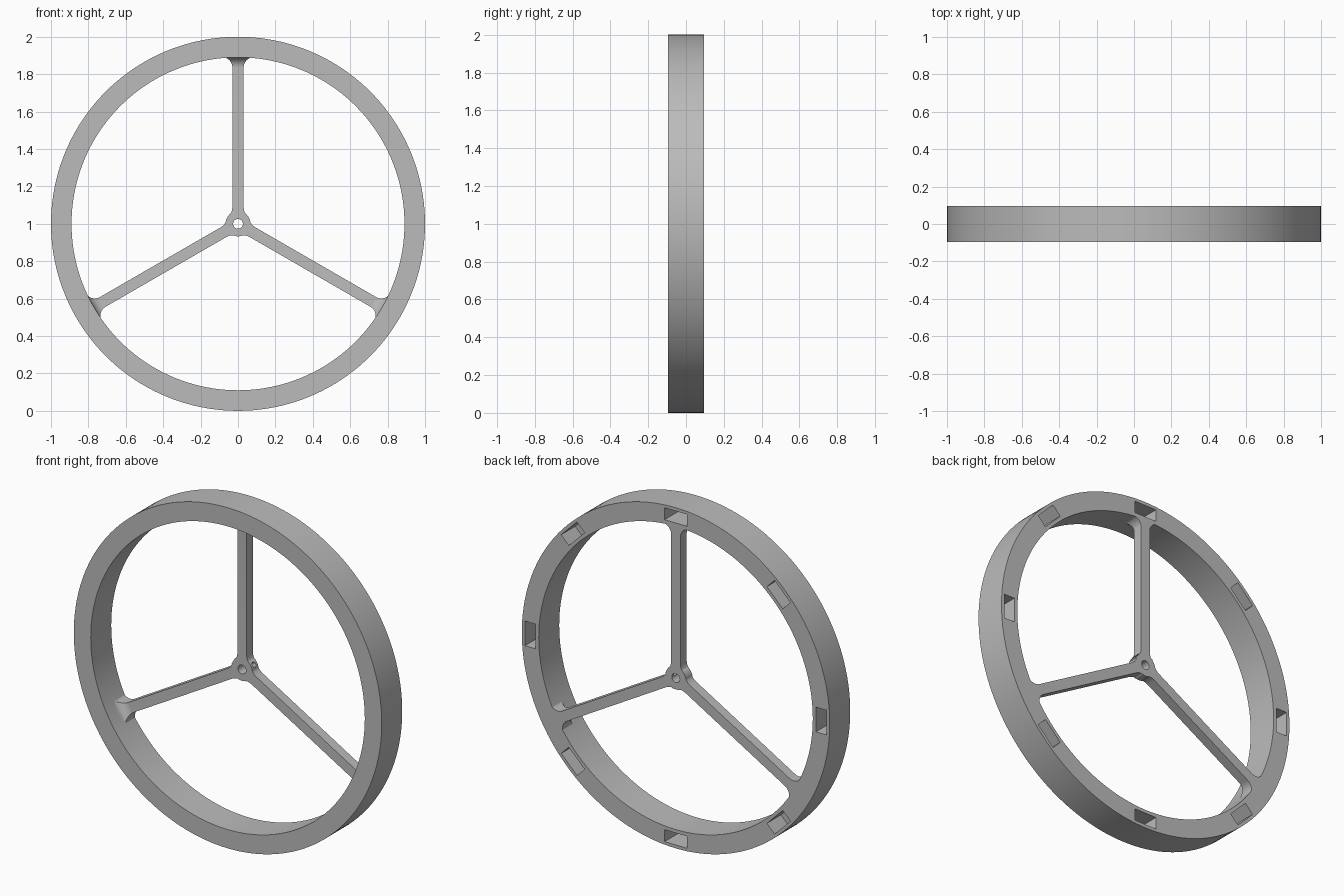
import bpy, bmesh, math
from mathutils import Matrix, Vector

if "Cube" in bpy.data.objects:
    bpy.data.objects.remove(bpy.data.objects["Cube"])

grey = bpy.data.materials.new("plain grey")
grey.use_nodes = True
grey.diffuse_color = (0.5, 0.5, 0.5, 1)
grey.node_tree.nodes["Principled BSDF"].inputs["Base Color"].default_value = (0.5, 0.5, 0.5, 1)

HALF = 0.095          # half the rim depth
SPOKE_FRONT = 0.037   # front face of spokes and hub
CENTRE = Vector((0, 0, 1))


def polar(angle, r, side=0.0, y=0.0):
    """Point at a radius along an angle in the wheel plane, shifted sideways."""
    c, s = math.cos(angle), math.sin(angle)
    return CENTRE + Vector((r * c - side * s, y, r * s + side * c))


def finish(name, bm):
    bmesh.ops.recalc_face_normals(bm, faces=bm.faces)
    mesh = bpy.data.meshes.new(name)
    bm.to_mesh(mesh)
    bm.free()
    mesh.materials.append(grey)
    obj = bpy.data.objects.new(name, mesh)
    bpy.context.collection.objects.link(obj)
    return obj


def activate(obj):
    bpy.ops.object.select_all(action='DESELECT')
    obj.select_set(True)
    bpy.context.view_layer.objects.active = obj


def smooth(obj):
    activate(obj)
    bpy.ops.object.shade_smooth_by_angle(angle=math.radians(30))


def cut(obj, cutter):
    cutter.hide_render = True
    mod = obj.modifiers.new("cut", 'BOOLEAN')
    mod.operation = 'DIFFERENCE'
    mod.solver = 'EXACT'
    mod.object = cutter
    activate(obj)
    bpy.ops.object.modifier_apply(modifier=mod.name)
    bpy.data.objects.remove(cutter)


def skin(bm, loops, closed):
    """Join equal loops of vertices with quads."""
    count = len(loops)
    for i in range(count if closed else count - 1):
        a, b = loops[i], loops[(i + 1) % count]
        for j in range(len(a)):
            k = (j + 1) % len(a)
            bm.faces.new((a[j], a[k], b[k], b[j]))


def annulus(name, inner, outer, front, back, segments):
    bm = bmesh.new()
    section = [(inner, front), (outer, front), (outer, back), (inner, back)]
    loops = [[bm.verts.new(polar(math.tau * i / segments, r, y=y)) for r, y in section]
             for i in range(segments)]
    skin(bm, loops, True)
    return finish(name, bm)


# Rim with eight rectangular pockets in the back
rim = annulus("rim", 0.89, 1.0, -HALF, HALF, 160)
bm = bmesh.new()
for i in range(8):
    a = math.tau * i / 8
    matrix = (Matrix.Translation(polar(a, 0.945, y=HALF)) @ Matrix.Rotation(-a, 4, 'Y')
              @ Matrix.Diagonal((0.07, 0.26, 0.145, 1)))
    bmesh.ops.create_cube(bm, size=1, matrix=matrix)
cut(rim, finish("pocket_cutter", bm))
smooth(rim)

# Hub with an axle bore and one radial screw hole
hub = annulus("hub", 0.026, 0.067, SPOKE_FRONT, HALF, 48)
bm = bmesh.new()
a = math.radians(30)
direction = polar(a, 1) - CENTRE
matrix = (Matrix.Translation(polar(a, 0.055, y=(SPOKE_FRONT + HALF) / 2))
          @ direction.to_track_quat('Z', 'Y').to_matrix().to_4x4())
bmesh.ops.create_cone(bm, cap_ends=True, segments=20, radius1=0.015, radius2=0.015,
                      depth=0.08, matrix=matrix)
cut(hub, finish("screw_hole_cutter", bm))
smooth(hub)

# Spoke stations: radius, half width, front y, with rounded flares at both ends
STEPS = 10
stations = []
for i in range(STEPS + 1):
    t = i / STEPS * math.pi / 2
    stations.append((0.05 + 0.045 * (1 - math.cos(t)), 0.03 + 0.018 * (1 - math.sin(t)), SPOKE_FRONT))
for i in range(STEPS + 1):
    t = i / STEPS * math.pi / 2
    flare = 1 - math.cos(t)
    stations.append((0.835 + 0.056 * math.sin(t), 0.03 + 0.056 * flare, SPOKE_FRONT - 0.056 * flare))
stations.append((0.9,) + stations[-1][1:])

# Three spokes, flush with the back of the rim
for name, degrees in (("top_spoke", 90), ("right_spoke", 210), ("left_spoke", 330)):
    a = math.radians(degrees)
    bm = bmesh.new()
    loops = [[bm.verts.new(polar(a, r, s, y)) for s, y in
              ((-w, front), (w, front), (w, HALF), (-w, HALF))] for r, w, front in stations]
    skin(bm, loops, False)
    bm.faces.new(loops[0])
    bm.faces.new(loops[-1])
    smooth(finish(name, bm))
